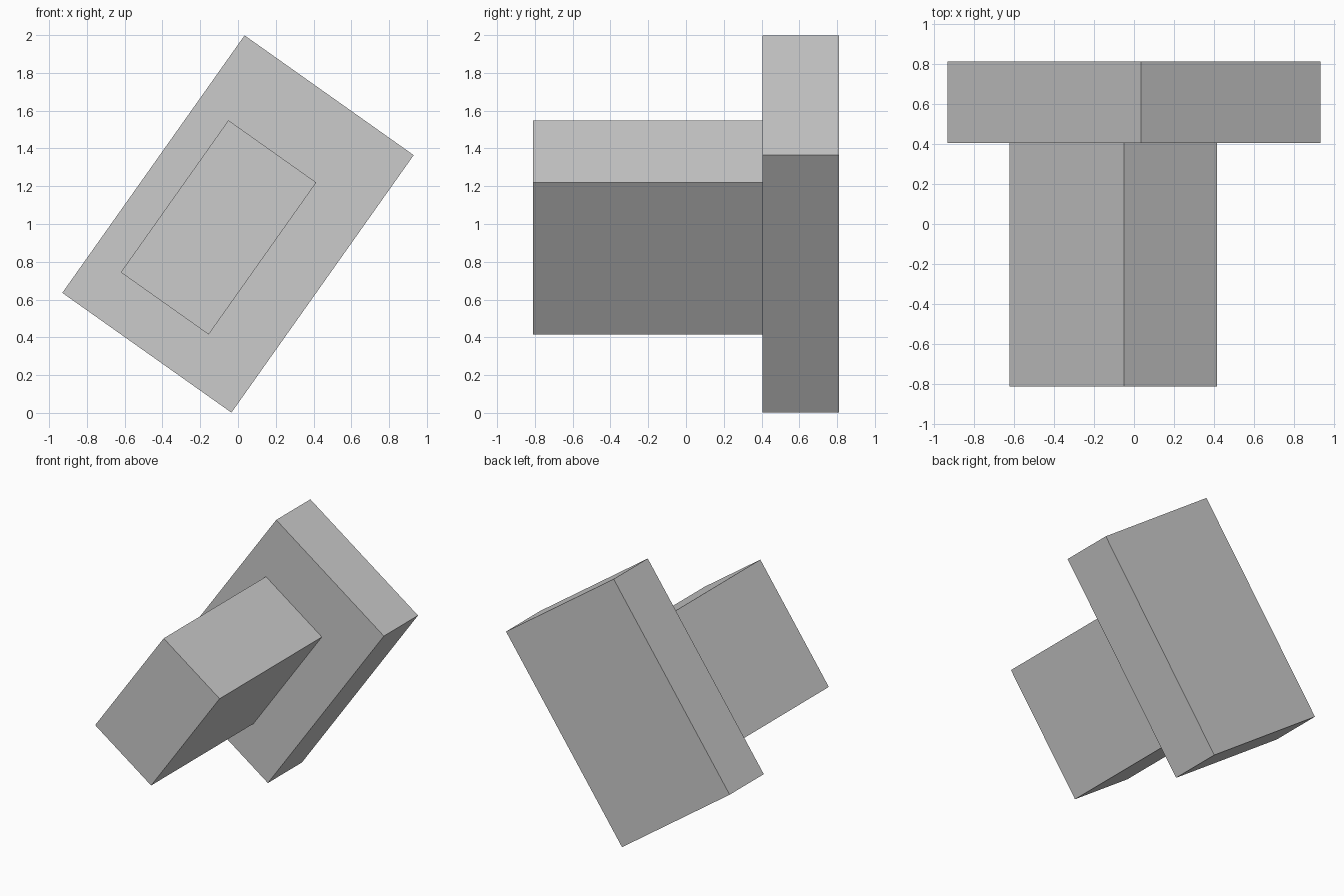
import bpy
from math import radians

TILT = radians(35.3)

if "Cube" in bpy.data.objects:
    bpy.data.objects.remove(bpy.data.objects["Cube"], do_unlink=True)

# Single plain grey
grey = bpy.data.materials.new("light_grey")
grey.use_nodes = True
colour = (0.6, 0.6, 0.6, 1)
grey.diffuse_color = colour
grey.node_tree.nodes["Principled BSDF"].inputs["Base Color"].default_value = colour


def tilted_box(name, centre, size):
    """Box of the given size, leaning to the side about the y axis."""
    bpy.ops.mesh.primitive_cube_add(size=1, location=centre, rotation=(0, TILT, 0))
    box = bpy.context.object
    box.name = name
    box.scale = size
    box.data.materials.append(grey)
    return box


# Wide slab at the back
tilted_box("back_plate", (0, 0.607, 1), (1.097, 0.405, 1.67))

# Narrower block standing out from the front of the slab
tilted_box("front_block", (-0.103, -0.203, 0.982), (0.57, 1.215, 0.986))
